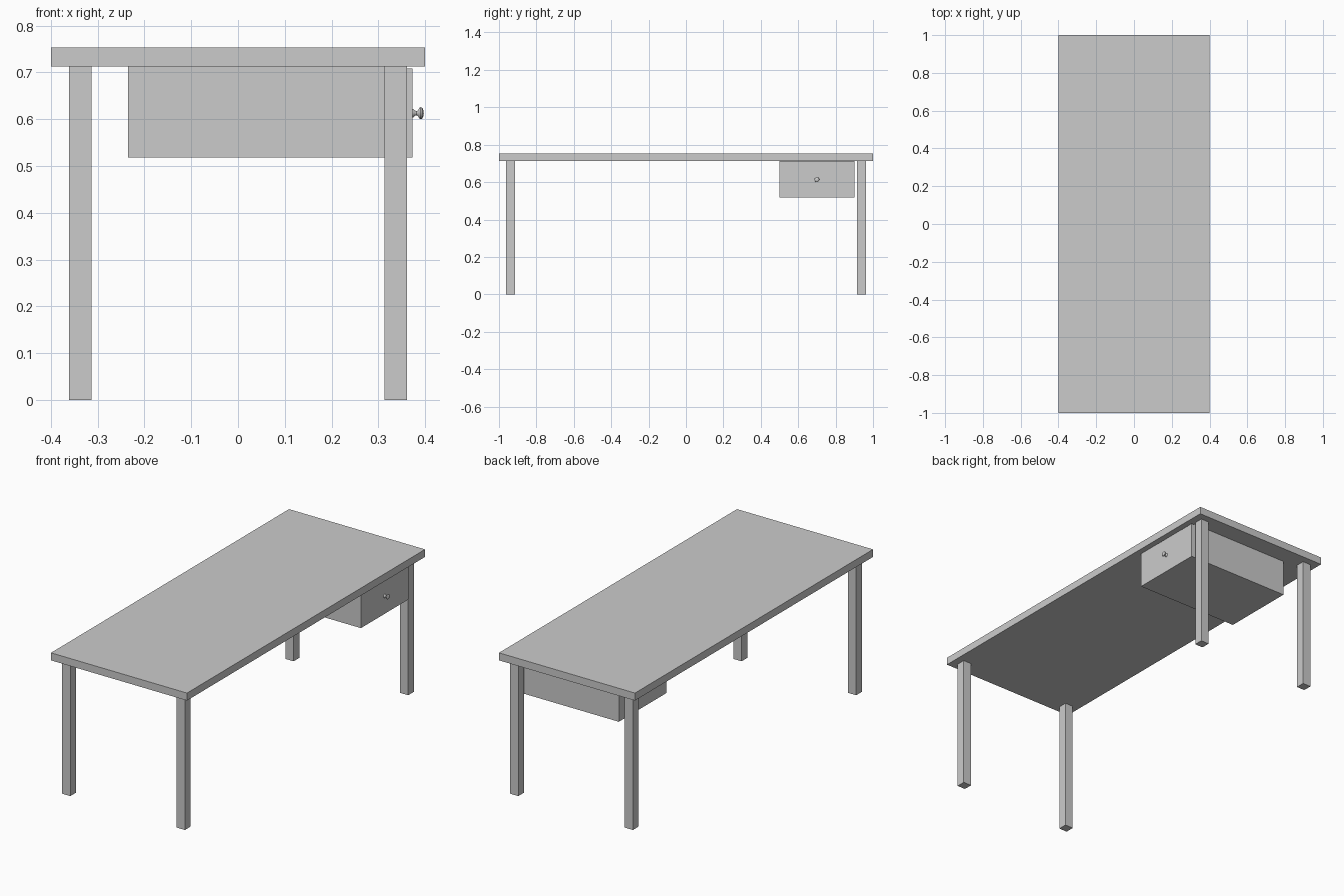
import bpy, bmesh, math
from mathutils import Matrix, Vector

if "Cube" in bpy.data.objects:
    bpy.data.objects.remove(bpy.data.objects["Cube"])


def box(name, lo, hi):
    lo, hi = Vector(lo), Vector(hi)
    bm = bmesh.new()
    bmesh.ops.create_cube(bm, size=1)
    bmesh.ops.scale(bm, vec=hi - lo, verts=bm.verts)
    bmesh.ops.translate(bm, vec=(lo + hi) / 2, verts=bm.verts)
    return finish(name, bm)


def finish(name, bm):
    mesh = bpy.data.meshes.new(name)
    bm.to_mesh(mesh)
    bm.free()
    ob = bpy.data.objects.new(name, mesh)
    bpy.context.collection.objects.link(ob)
    return ob


# Table top
UNDER = 0.713
box("table_top", (-0.4, -1, UNDER), (0.4, 1, 0.753))

# Four square legs
LEG = 0.024
for sx, side in ((-1, "left"), (1, "right")):
    for sy, end in ((-1, "front"), (1, "back")):
        x, y = sx * 0.337, sy * 0.938
        box(f"{end}_{side}_leg", (x - LEG, y - LEG, 0), (x + LEG, y + LEG, UNDER))

# Drawer case hung under the top, with its slightly lower front panel
box("drawer_case", (-0.235, 0.5, 0.518), (0.353, 0.9, UNDER))
box("drawer_front", (0.353, 0.5, 0.518), (0.373, 0.9, 0.709))

# Turned knob: (distance from drawer front, radius), spun around the x axis
profile = [(0, 0), (0, 0.0095), (0.002, 0.009), (0.005, 0.0055), (0.009, 0.0045),
           (0.012, 0.006), (0.0145, 0.011), (0.017, 0.0128), (0.02, 0.0125),
           (0.0225, 0.009), (0.024, 0.004), (0.0243, 0)]
bm = bmesh.new()
verts = [bm.verts.new((d, 0, r)) for d, r in profile]
edges = [bm.edges.new(pair) for pair in zip(verts, verts[1:])]
bmesh.ops.spin(bm, geom=verts + edges, cent=(0, 0, 0), axis=(1, 0, 0),
               angle=math.tau, steps=24, use_merge=True)
bmesh.ops.remove_doubles(bm, verts=bm.verts, dist=1e-5)
bmesh.ops.recalc_face_normals(bm, faces=bm.faces)
bm.transform(Matrix.Translation((0.373, 0.7, 0.613)))
knob = finish("drawer_knob", bm)
bpy.context.view_layer.objects.active = knob
knob.select_set(True)
bpy.ops.object.shade_smooth_by_angle(angle=math.radians(40))
